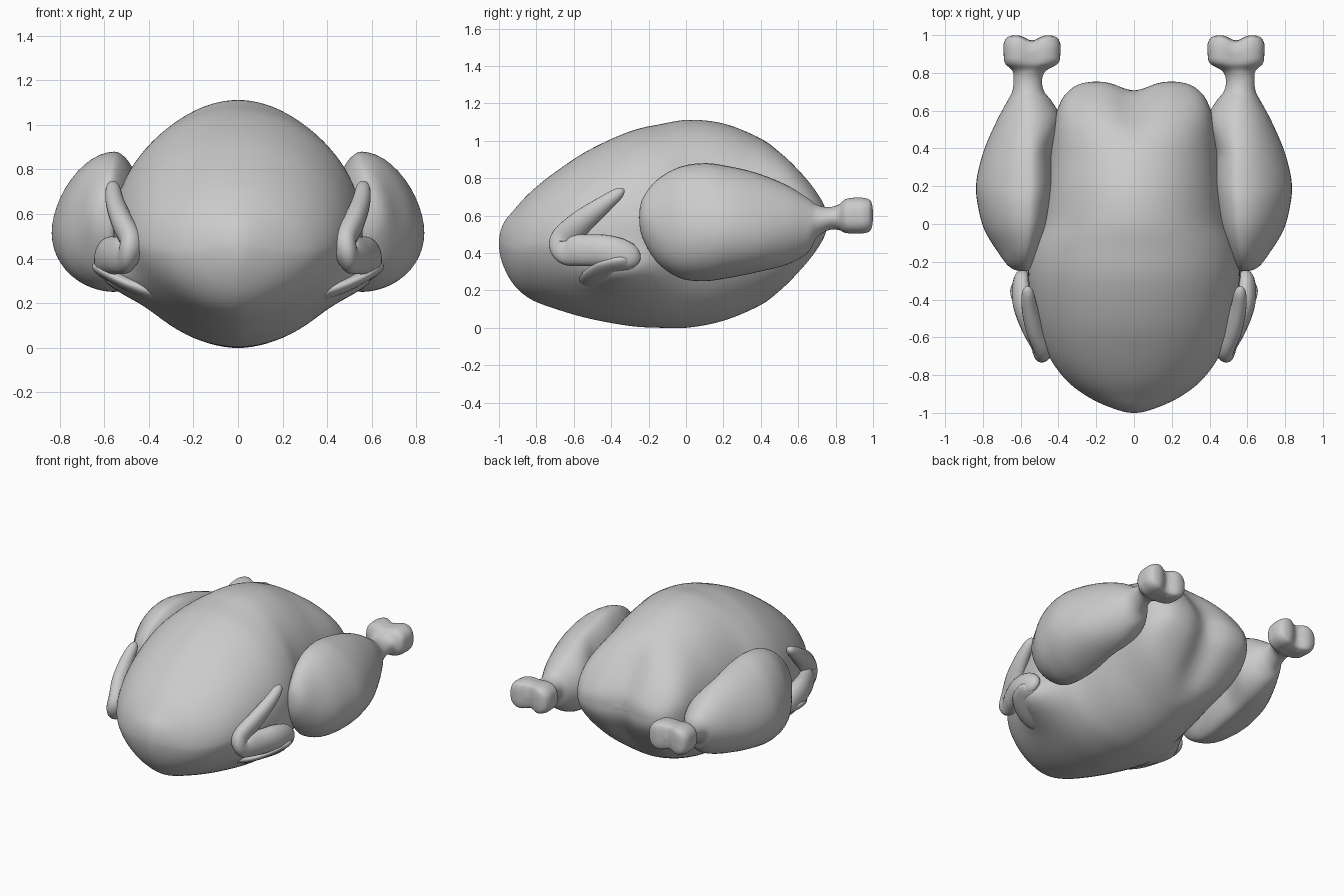
import bpy, bmesh, math
from mathutils import Vector

if "Cube" in bpy.data.objects:
    bpy.data.objects.remove(bpy.data.objects["Cube"])


def spline(keys, steps):
    """Catmull-Rom through key tuples; last two values are half sizes, mirrored at the ends."""
    def flip(k):
        return k[:-2] + (-k[-2], -k[-1])
    k = [flip(keys[1])] + keys + [flip(keys[-2])]
    out = []
    for i in range(1, len(k) - 2):
        for s in range(steps):
            t = s / steps
            out.append(tuple(
                0.5 * (2 * b + (c - a) * t + (2 * a - 5 * b + 4 * c - d) * t * t
                       + (3 * b - a - 3 * c + d) * t ** 3)
                for a, b, c, d in zip(*k[i - 1:i + 3])))
    return out + [keys[-1]]


def skin(name, rings, mirror=True):
    """Join closed rings into a smooth surface."""
    bm = bmesh.new()
    rows = [[bm.verts.new(p) for p in r] for r in rings]
    n = len(rows[0])
    for a, b in zip(rows, rows[1:]):
        for j in range(n):
            bm.faces.new((a[j], a[(j + 1) % n], b[(j + 1) % n], b[j]))
    bmesh.ops.remove_doubles(bm, verts=bm.verts, dist=0.0003)
    bmesh.ops.recalc_face_normals(bm, faces=bm.faces)
    for f in bm.faces:
        f.smooth = True
    me = bpy.data.meshes.new(name)
    bm.to_mesh(me)
    bm.free()
    ob = bpy.data.objects.new(name, me)
    bpy.context.collection.objects.link(ob)
    if mirror:
        ob.modifiers.new("Mirror", 'MIRROR')
    return ob


def power(v, e):
    return math.copysign(abs(v) ** e, v)


def ease(v, lo, hi):
    t = min(1, max(0, (v - lo) / (hi - lo)))
    return t * t * (3 - 2 * t)


def loft(name, keys, section, n=48, steps=7, mirror=True):
    """Sections along y: (y, centre x, centre z, half x, half z), shaped by section()."""
    rings = [[section(math.cos(2 * math.pi * j / n), math.sin(2 * math.pi * j / n), *k)
              for j in range(n)] for k in spline(keys, steps)]
    return skin(name, rings, mirror)


def sweep(name, keys, flat, n=20, steps=8):
    """Flattened tube along a path: (x, y, z, half width, half thickness)."""
    pts = spline(keys, steps)
    side = Vector(flat).normalized()
    rings = []
    for i, k in enumerate(pts):
        t = Vector(pts[min(i + 1, len(pts) - 1)][:3]) - Vector(pts[max(i - 1, 0)][:3])
        w = t.cross(side).normalized()
        th = w.cross(t).normalized()
        rings.append([Vector(k[:3]) + w * k[3] * math.cos(2 * math.pi * j / n)
                      + th * k[4] * math.sin(2 * math.pi * j / n) for j in range(n)])
    return skin(name, rings)


# Body: keeled below, shoulder bulge beside each wing, fuller two-lobed tail end
def body_section(c, s, y, cx, cz, hx, hz):
    e = 1.03 if s > 0 else 1.05 + 0.17 * ease(-y, .1, .7)
    e -= .25 * ease(y, .3, .68)
    x, z = cx + hx * power(c, e), cz + hz * power(s, e)
    x += math.copysign(.12, x) * ease(abs(x), .1, .4) * math.exp(
        -((y + .36) / .17) ** 2 - ((z - .30) / .10) ** 2)
    y -= 0.055 * ease(y, .4, .7) * math.exp(-(x / 0.11) ** 2)
    return Vector((x, y, z))


loft("body", [
    (-1.0, 0, .45, 0, 0), (-.98, 0, .445, .10, .105), (-.92, 0, .43, .235, .20),
    (-.83, 0, .44, .355, .287), (-.70, 0, .467, .45, .365), (-.52, 0, .50, .518, .45),
    (-.30, 0, .53, .558, .52), (-.13, 0, .545, .548, .545), (.02, 0, .557, .495, .555),
    (.2, 0, .565, .465, .527), (.38, 0, .567, .443, .455), (.52, 0, .568, .425, .367),
    (.62, 0, .57, .40, .27), (.70, 0, .57, .35, .17), (.75, 0, .57, .25, .08),
    (.762, 0, .57, 0, 0)],
    body_section, n=96, mirror=False)


# Drumsticks: flatter on the inside, ending in a boxy two-lobed bone
def leg_section(c, s, y, cx, cz, hx, hz):
    bone = ease(y, .78, .88)
    e = 1.05 - .35 * bone
    if c < 0:
        hx *= .46 + .54 * ease(y, .35, .62)
    x, z = cx + hx * power(c, e), cz + hz * power(s, e)
    z -= .05 * (1 - ease(y, .35, .65)) * ease(y, -.25, -.1) * c * c * (1 if c > 0 else 0)
    dip = bone * math.exp(-((x - cx) / .05) ** 2)
    y -= .035 * dip * ease(y, .88, .97)
    return Vector((x, y, cz + (z - cz) * (1 - .14 * dip)))


loft("drumstick", [
    (-.25, .58, .59, 0, 0), (-.23, .58, .585, .075, .11), (-.15, .57, .57, .15, .225),
    (-.03, .56, .563, .232, .298), (.1, .555, .565, .272, .315), (.22, .55, .565, .285, .30),
    (.38, .55, .562, .248, .265), (.54, .55, .55, .18, .212), (.65, .553, .547, .118, .147),
    (.70, .56, .57, .085, .088), (.76, .562, .583, .075, .062), (.81, .555, .59, .088, .068),
    (.85, .542, .597, .14, .095), (.90, .54, .6, .15, .102), (.96, .54, .6, .148, .10),
    (.995, .54, .6, .115, .08), (1.007, .54, .6, 0, 0)], leg_section)

# Folded wings: tip, elbow bend and lower limb
sweep("wing", [
    (.562, -.335, .745, 0, 0), (.562, -.36, .72, .03, .03), (.552, -.45, .652, .048, .042),
    (.52, -.56, .565, .066, .05), (.475, -.645, .475, .08, .055),
    (.49, -.635, .425, .088, .055), (.54, -.55, .415, .085, .055),
    (.58, -.43, .412, .085, .06), (.595, -.33, .39, .078, .05), (.59, -.27, .365, .05, .035),
    (.585, -.25, .355, 0, 0)],
    (1, .3, 0))

# Skin fold joining each wing to the breast
sweep("wing_fold", [
    (.62, -.30, .36, 0, 0), (.605, -.32, .35, .08, .03), (.54, -.37, .315, .13, .035),
    (.45, -.45, .27, .12, .035), (.37, -.51, .245, .07, .03), (.33, -.53, .24, 0, 0)],
    (-.4, 0, 1))
